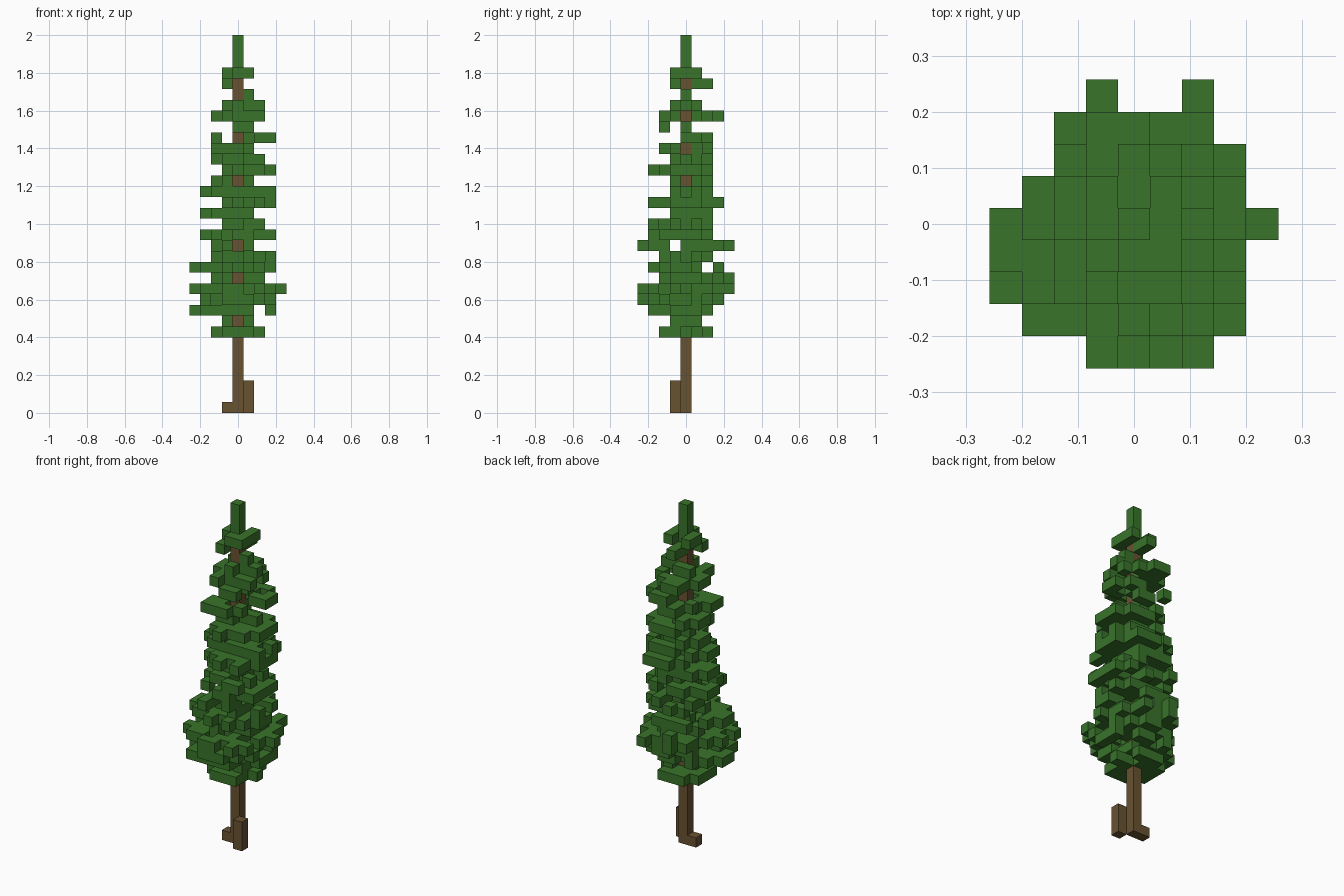
import bpy
import bmesh
import random
from mathutils import Vector

random.seed(7)
LAYERS = 35
CROWN_START = 7
TRUNK_TOP = 31
U = 2 / LAYERS          # edge of one block

if "Cube" in bpy.data.objects:
    bpy.data.objects.remove(bpy.data.objects["Cube"], do_unlink=True)


def material(name, color):
    m = bpy.data.materials.new(name)
    m.use_nodes = True
    m.diffuse_color = (*color, 1)
    m.node_tree.nodes["Principled BSDF"].inputs["Base Color"].default_value = (*color, 1)
    return m


GREEN = material("needle green", (0.040, 0.174, 0.023))
BROWN = material("bark brown", (0.138, 0.084, 0.031))
AXES = [Vector(v) for v in ((1, 0, 0), (0, 1, 0), (0, 0, 1))]


def block_object(name, cells, mat):
    """Outer skin of a set of unit blocks, one quad per open side."""
    bm = bmesh.new()
    for c in sorted(cells):
        for i, axis in enumerate(AXES):
            a, b = AXES[(i + 1) % 3] / 2, AXES[(i + 2) % 3] / 2
            for side in (1, -1):
                n = axis * side
                if tuple(int(c[j] + n[j]) for j in range(3)) in cells:
                    continue
                mid = Vector(c) + Vector((0, 0, 0.5)) + n / 2
                ring = [mid - a - b, mid + a - b, mid + a + b, mid - a + b]
                bm.faces.new([bm.verts.new(p * U) for p in ring[::side]])
    bmesh.ops.remove_doubles(bm, verts=bm.verts, dist=U / 50)
    me = bpy.data.meshes.new(name)
    bm.to_mesh(me)
    bm.free()
    me.materials.append(mat)
    ob = bpy.data.objects.new(name, me)
    bpy.context.collection.objects.link(ob)


def column(x, y, low, high):
    return {(x, y, z) for z in range(low, high)}


# Branch reach in blocks per layer, lowest first: right, left, front, back
REACH = [
    (2, 2, 2, 2), (1, 1, 1, 1), (4, 3, 3, 2), (3, 3, 4, 3), (4, 4, 4, 4),
    (2, 2, 2, 4), (4, 3, 3, 3), (2, 3, 2, 2), (2, 1, 4, 4), (3, 3, 3, 2),
    (1, 2, 3, 2), (3, 1, 1, 2), (1, 3, 3, 3), (3, 3, 1, 2), (2, 1, 1, 2),
    (1, 3, 3, 2), (2, 2, 1, 2), (2, 1, 2, 2), (2, 3, 0, 2), (0, 1, 2, 0),
    (2, 2, 2, 3), (1, 2, 1, 1), (0, 1, 0, 0), (1, 0, 1, 2), (1, 1, 1, 1),
]
# Layers where the trunk shows through, and layers with a see-through gap
BARE_FRONT = {8, 12, 15, 21, 25, 29, 30}
BARE_LEFT = {21, 24, 27, 30}
GAP_X = {9: 2, 25: -1}
GAP_Y = {13: 2, 15: -1, 26: -1}


def in_plan(x, y):
    """Widest outline of the crown from above."""
    if y == 4:
        return x in (-1, 2)
    if y == -4:
        return -1 <= x <= 2
    if abs(x) == 4:
        return -1 - (x < 0) <= y <= 0
    if x == -3:
        return abs(y + 1) <= 2
    return x < 3 or y < 3


def layer_cells(z, below, right, left, front, back):
    xs = [x for x in range(-right, left + 1) if x != GAP_X.get(z)]
    ys = [y for y in range(-front, back + 1) if y != GAP_Y.get(z)]

    def radius(c):
        rx = c[0] / ((left if c[0] > 0 else right) + 0.5)
        ry = c[1] / ((back if c[1] > 0 else front) + 0.5)
        return rx * rx + ry * ry

    def chance(c):
        # Branches rarely sit right on top of the branch underneath
        base = 0.28 if (*c, z - 1) in below else 0.85
        return base if radius(c) < 1 else base * 0.25

    free = [(x, y) for x in xs for y in ys
            if (x or y) and in_plan(x, y)
            and not (z in BARE_FRONT and x == 0 and y < 0)
            and not (z in BARE_LEFT and y == 0 and x > 0)]
    picked = {c for c in free if random.random() < chance(c)}

    # Every row and column of the layer gets at least one block
    wanted = [[c for c in free if c[0] == x and (x or c[1] < 0)] for x in xs]
    wanted += [[c for c in free if c[1] == y and (y or c[0] > 0)] for y in ys]
    for options in wanted:
        if options and not picked.intersection(options):
            picked.add(min(options, key=lambda c: radius(c) - chance(c) / 2))
    return {(x, y, z) for x, y in picked}


# Foliage: bare tip plus ragged branch layers
foliage = column(0, 0, TRUNK_TOP, LAYERS)
for z, reach in enumerate(REACH, CROWN_START):
    foliage |= layer_cells(z, foliage, *reach)
block_object("foliage", foliage, GREEN)

# Trunk and root stubs
block_object("trunk", column(0, 0, 0, TRUNK_TOP), BROWN)
block_object("tall_root", column(1, -1, 0, 3), BROWN)
block_object("short_root", column(-1, 0, 0, 1), BROWN)
